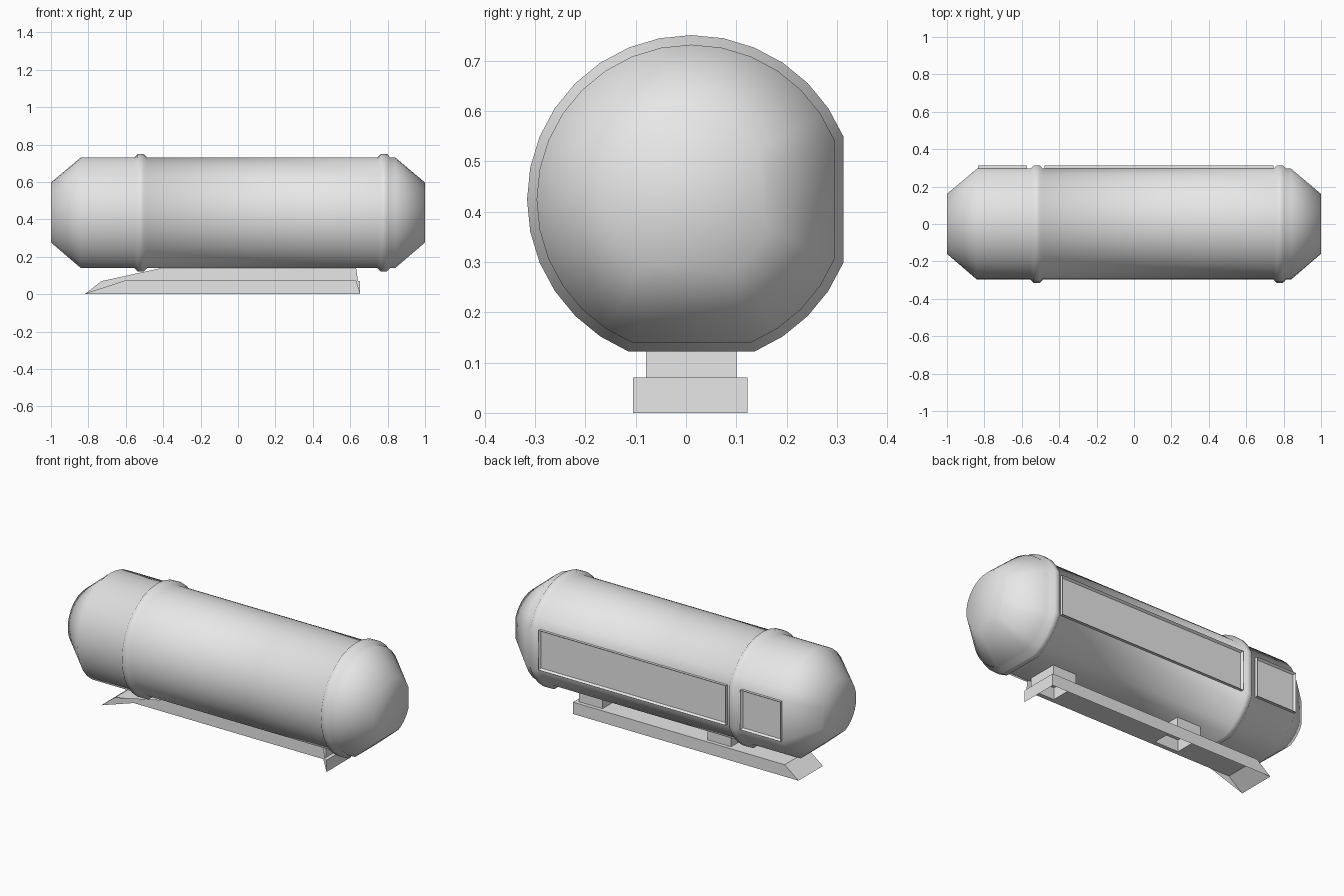
import bpy, bmesh
from math import sin, cos, radians, pi

cube = bpy.data.objects.get("Cube")
if cube:
    bpy.data.objects.remove(cube, do_unlink=True)

grey = bpy.data.materials.new("plain_grey")
grey.use_nodes = True
colour = (0.8, 0.8, 0.8, 1)
grey.diffuse_color = colour
grey.node_tree.nodes["Principled BSDF"].inputs["Base Color"].default_value = colour

CY, CZ = 0.011, 0.424      # axis of the round section
MY, MZ = 0.002, 0.438      # middle the ends shrink towards
R_BODY, R_RING = 0.308, 0.327


def finish(bm, name, angle):
    """Turn a bmesh into a shaded object."""
    mesh = bpy.data.meshes.new(name)
    bm.to_mesh(mesh)
    bm.free()
    mesh.materials.append(grey)
    obj = bpy.data.objects.new(name, mesh)
    bpy.context.collection.objects.link(obj)
    bpy.ops.object.select_all(action='DESELECT')
    obj.select_set(True)
    bpy.context.view_layer.objects.active = obj
    if angle:
        bpy.ops.object.shade_smooth_by_angle(angle=radians(angle))
    return obj


def section(bm, x, r, scale=1.0):
    """Round section with a flat at the back and one underneath."""
    verts = []
    for i in range(32):
        if i in (31, 0, 1, 23, 24, 25):
            continue
        a = 2 * pi * i / 32
        y, z = CY + r * cos(a), CZ + r * sin(a)
        verts.append(bm.verts.new((x, MY + (y - MY) * scale, MZ + (z - MZ) * scale)))
    return verts


# Tank body with tapered ends and two raised bands
stations = [(-1, R_BODY, 0.54), (-0.84, R_BODY, 1)]
for band_x in (-0.52, 0.78):
    for dx, r in ((-0.034, R_BODY), (-0.016, R_RING), (0.016, R_RING), (0.034, R_BODY)):
        stations.append((band_x + dx, r, 1))
stations += [(0.84, R_BODY, 1), (1, R_BODY, 0.54)]

bm = bmesh.new()
loops = [section(bm, *s) for s in stations]
for a, b in zip(loops, loops[1:]):
    for i in range(len(a)):
        j = (i + 1) % len(a)
        bm.faces.new((a[i], a[j], b[j], b[i]))
bm.faces.new(loops[0])
bm.faces.new(loops[-1])
bmesh.ops.recalc_face_normals(bm, faces=bm.faces)
finish(bm, "tank_body", 80)


# Framed recessed panels on the back flat
def back_panel(name, x0, x1, angle):
    bm = bmesh.new()
    bmesh.ops.create_cube(bm, size=1)
    y0, y1, z0, z1 = 0.275, 0.312, 0.307, 0.541
    for v in bm.verts:
        v.co = (x0 if v.co.x < 0 else x1, y0 if v.co.y < 0 else y1,
                z0 if v.co.z < 0 else z1)
    bm.normal_update()
    face = max(bm.faces, key=lambda f: f.normal.y)
    bmesh.ops.inset_region(bm, faces=[face], thickness=0.012)
    for v in face.verts:
        v.co.y -= 0.014
    finish(bm, name, angle)


back_panel("long_back_panel", -0.478, 0.746, 0)
back_panel("short_back_panel", -0.835, -0.572, 0)

# Open-bottomed skid with two hollow legs rising from it
xs = [-0.73, -0.365, -0.21, 0.475, 0.63, 0.652]
ys = [-0.105, -0.08, 0.1, 0.122]
TOP, LEG_TOP = 0.07, 0.15
bm = bmesh.new()
grid = [[bm.verts.new((x, y, TOP)) for y in ys] for x in xs]
for i in range(len(xs) - 1):
    for j in range(len(ys) - 1):
        if j == 1 and i in (1, 3):
            continue
        bm.faces.new((grid[i][j], grid[i + 1][j], grid[i + 1][j + 1], grid[i][j + 1]))
edges = [e for e in bm.edges if e.is_boundary]
walls = bmesh.ops.extrude_edge_only(bm, edges=edges)["geom"]
for v in [g for g in walls if isinstance(g, bmesh.types.BMVert)]:
    inner = xs[0] < v.co.x < xs[-1] and ys[0] < v.co.y < ys[-1]
    v.co.z = LEG_TOP if inner else 0
    if v.co.x == grid[0][0].co.x:
        v.co.x = -0.82     # sloped nose
bmesh.ops.recalc_face_normals(bm, faces=bm.faces)
finish(bm, "skid_with_legs", 30)
